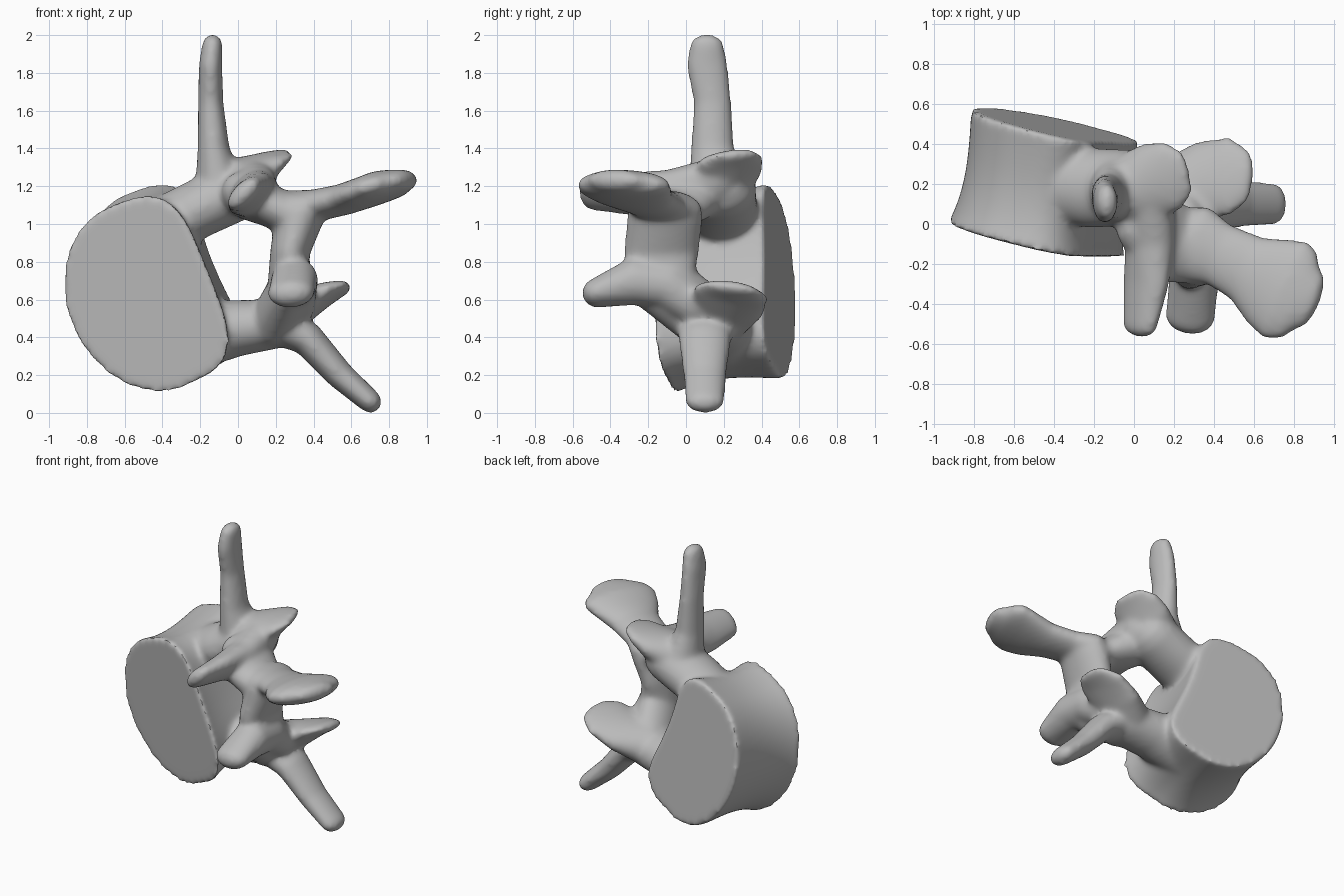
import bpy, bmesh
from math import sin, cos, pi, radians
from mathutils import Vector

cube = bpy.data.objects.get("Cube")
if cube:
    bpy.data.objects.remove(cube)

SIDES = 24
bm = bmesh.new()


def skin(rings):
    """Close a list of point rings into a solid."""
    loops = [[bm.verts.new(p) for p in ring] for ring in rings]
    faces = [bm.faces.new(loops[0][::-1]), bm.faces.new(loops[-1])]
    for low, high in zip(loops, loops[1:]):
        for i in range(len(low)):
            j = (i + 1) % len(low)
            faces.append(bm.faces.new((low[i], low[j], high[j], high[i])))
    bmesh.ops.recalc_face_normals(bm, faces=faces)


def limb(stations, wide=(0, 1, 0)):
    """Oval tube with domed ends; a station is x, y, z, thin radius, wide radius."""
    centres = [Vector(s[:3]) for s in stations]
    last = len(stations) - 1
    rings = []
    for k, (c, s) in enumerate(zip(centres, stations)):
        along = (centres[min(k + 1, last)] - centres[max(k - 1, 0)]).normalized()
        across = Vector(wide)
        across = (across - along * across.dot(along)).normalized()
        thin = along.cross(across)

        def ring(shift, scale):
            return [c + along * shift + (thin * s[3] * cos(t) + across * s[4] * sin(t)) * scale
                    for t in (2 * pi * i / SIDES for i in range(SIDES))]

        dome = [radians(d) for d in (25, 50, 70, 85)]
        if k == 0:
            rings += [ring(-s[3] * sin(d), cos(d)) for d in reversed(dome)]
        rings.append(ring(0, 1))
        if k == last:
            rings += [ring(s[3] * sin(d), cos(d)) for d in dome]
    skin(rings)


def body_ring(t):
    """Bean-shaped slice of the body, t from the front plate to the back plate."""
    pinch = 1 - 0.08 * sin(pi * t ** 0.8)
    turn = radians(22)
    points = []
    for i in range(64):
        u, v = cos(2 * pi * i / 64), sin(2 * pi * i / 64)
        if u > 0:
            a = 0.41 * u ** 0.55 - (0.05 + 0.06 * t) * u ** 4
        else:
            a = (0.425 - 0.04 * t) * u
        b = v * (0.51 if v > 0 else 0.535 - 0.01 * t)
        a, b = a * pinch + 0.1 * t, b * pinch - 0.025 * (1 - t)
        y = (1 - t) * (-0.085 - 0.24 * a) + t * (0.515 - 0.25 * a)
        points.append((-0.5 + a * cos(turn) - b * sin(turn), y,
                       0.65 + a * sin(turn) + b * cos(turn)))
    return points


# Body with two flat end plates
skin([body_ring(k / 12) for k in range(13)])

# Pedicles on either side of the canal
limb([(-.42, .2, .97, .16, .18), (-.22, .18, 1.075, .155, .2), (0, .18, 1.18, .16, .19)])
limb([(-.25, .2, .4, .18, .18), (0, .17, .45, .15, .18), (.2, .14, .47, .13, .17)])

# Laminae closing the arch
limb([(.3, -.11, 1.04, .12, .19), (.18, -.1, 1.09, .11, .21), (.06, .02, 1.15, .13, .18)])
limb([(.33, -.11, 1.05, .13, .2), (.275, -.13, .85, .105, .2),
      (.27, -.1, .66, .115, .18), (.2, .1, .5, .13, .17)])

# Long transverse processes
limb([(-.1, .17, 1.2, .13, .16), (-.13, .14, 1.4, .085, .115), (-.145, .14, 1.65, .067, .1),
      (-.145, .11, 1.85, .062, .11), (-.135, .11, 1.95, .055, .09)])
limb([(.2, .11, .48, .12, .17), (.37, .1, .39, .09, .14), (.54, .1, .2, .075, .115),
      (.7, .1, .06, .062, .105)])

# Spinous process with a paddle tip
limb([(.3, -.1, 1.07, .11, .2), (.42, -.15, 1.1, .085, .16), (.56, -.22, 1.13, .083, .175),
      (.68, -.29, 1.17, .085, .24), (.76, -.33, 1.2, .085, .27), (.82, -.355, 1.215, .075, .24),
      (.87, -.375, 1.23, .06, .16)], wide=(0, 1, -.1))

# Front articular processes
limb([(.05, .15, 1.2, .13, .17), (.08, -.1, 1.16, .11, .14), (.06, -.3, 1.16, .08, .14),
      (.03, -.51, 1.16, .055, .11)], wide=(1, 0, 1))
limb([(.28, .05, .57, .12, .13), (.3, -.1, .68, .13, .12), (.3, -.27, .7, .13, .125),
      (.28, -.47, .635, .08, .125)], wide=(1, 0, .1))

# Rear articular processes
limb([(0, .18, 1.22, .14, .18), (.1, .22, 1.28, .095, .19), (.19, .24, 1.335, .055, .18),
      (.25, .25, 1.365, .03, .13)], wide=(0, 1, .2))
limb([(.2, .15, .5, .14, .18), (.35, .22, .57, .09, .2), (.48, .24, .635, .055, .2),
      (.56, .24, .665, .035, .14)], wide=(0, 1, -.15))

mesh = bpy.data.meshes.new("vertebra")
bm.to_mesh(mesh)
bm.free()
bone = bpy.data.objects.new("vertebra", mesh)
bpy.context.collection.objects.link(bone)

# Fuse the parts into one softened surface
fuse = bone.modifiers.new("fuse", 'REMESH')
fuse.mode = 'VOXEL'
fuse.voxel_size = 0.016
soften = bone.modifiers.new("soften", 'SMOOTH')
soften.factor = 0.5
soften.iterations = 16
bpy.ops.object.select_all(action='DESELECT')
bone.select_set(True)
bpy.context.view_layer.objects.active = bone
for name in ("fuse", "soften"):
    bpy.ops.object.modifier_apply(modifier=name)
bpy.ops.object.shade_smooth_by_angle(angle=radians(40))

# Plain grey bone
grey = bpy.data.materials.new("bone_grey")
grey.use_nodes = True
colour = (0.5, 0.5, 0.5, 1)
grey.diffuse_color = colour
grey.node_tree.nodes["Principled BSDF"].inputs["Base Color"].default_value = colour
bone.data.materials.clear()
bone.data.materials.append(grey)
